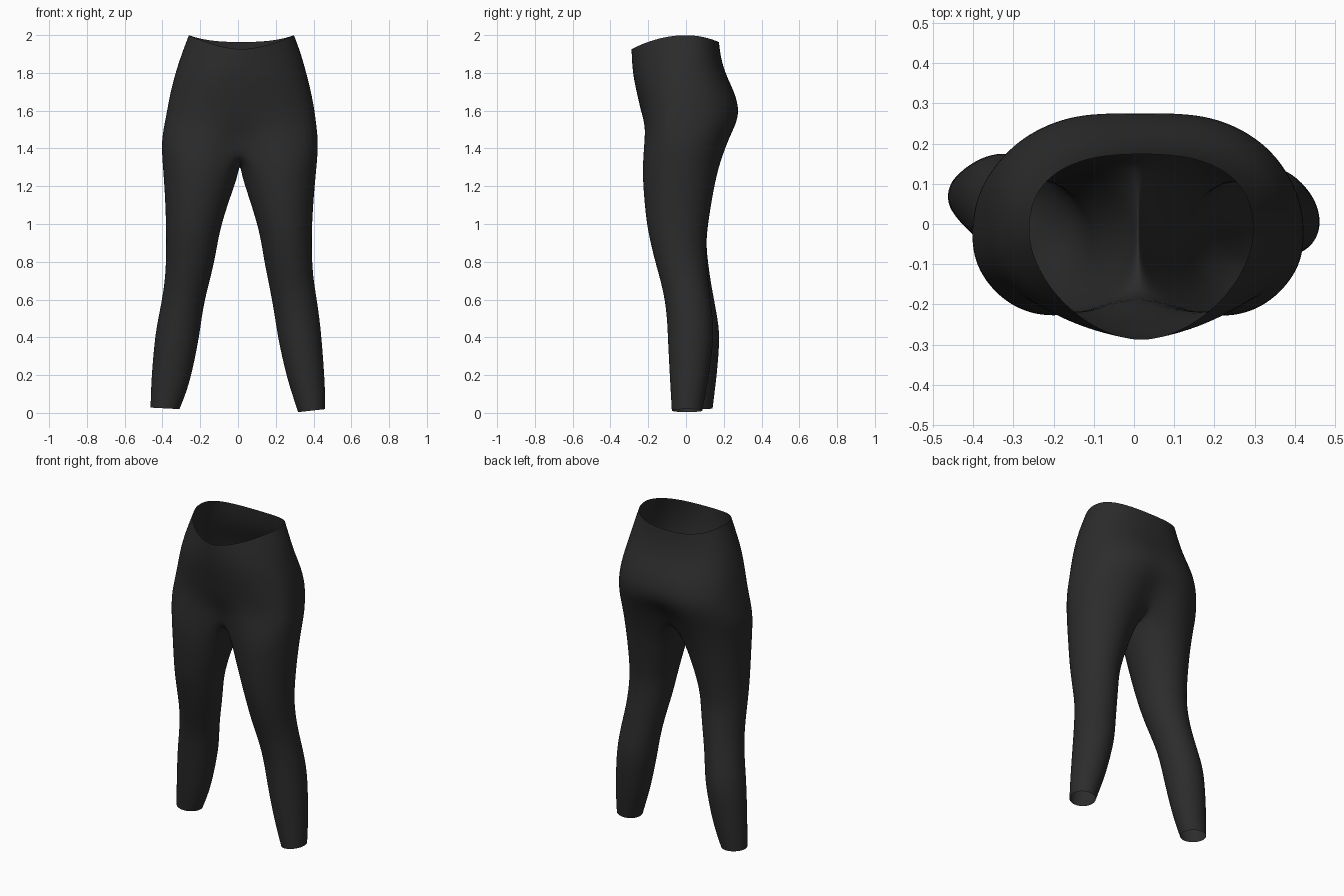
import bpy, bmesh, math

H = 16          # segments in each half of the body ring
S = 7           # inner points of the crotch seam
N = H + 1 + S   # points round one leg

mat = bpy.data.materials.new("charcoal black fabric")
mat.diffuse_color = (0.025, 0.025, 0.025, 1)

# Hips: z, half width, centre x, front y, back y, front power, back power,
# front dent, back dent, droop of the ring at front and back
HIPS = [
    (2.00, .280, .018, -.290, .175, 1.75, 2.5, 0, 0, 1),
    (1.90, .318, .018, -.288, .185, 1.85, 2.4, 0, 0, .5),
    (1.80, .348, .015, -.281, .212, 2.0, 2.4, 0, 0, .2),
    (1.70, .374, .015, -.263, .260, 2.1, 2.4, 0, .003, 0),
    (1.60, .392, .015, -.240, .292, 2.3, 2.4, 0, .008, 0),
    (1.52, .405, .012, -.228, .278, 2.5, 2.4, .015, .022, 0),
    (1.44, .416, .010, -.236, .243, 2.6, 2.4, .065, .065, 0),
]
# Legs: z, outer x, inner x, front y, back y, tilt (outer side higher)
RIGHT = [
    (1.30, .421, .022, -.231, .170, .055), (1.16, .404, .062, -.224, .142, .03),
    (1.00, .392, .105, -.208, .115, .01), (.90, .390, .124, -.187, .103, 0),
    (.80, .392, .140, -.163, .108, 0), (.70, .400, .160, -.134, .118, 0),
    (.60, .417, .180, -.112, .130, 0), (.50, .431, .197, -.100, .142, 0),
    (.40, .442, .211, -.096, .148, 0), (.20, .457, .255, -.086, .122, 0),
    (.10, .461, .288, -.080, .103, .004), (.012, .462, .318, -.075, .086, .008),
]
LEFT = [
    (1.30, .402, .003, -.231, .170, .055), (1.16, .388, .046, -.222, .142, .03),
    (1.00, .381, .090, -.203, .116, .01), (.90, .380, .108, -.178, .106, 0),
    (.80, .381, .126, -.150, .116, 0), (.70, .387, .150, -.118, .130, 0),
    (.60, .402, .176, -.090, .148, 0), (.50, .422, .193, -.070, .167, 0),
    (.40, .440, .206, -.058, .180, 0), (.20, .457, .246, -.030, .163, 0),
    (.10, .461, .278, -.015, .150, .002), (.024, .463, .310, -.004, .141, .004),
]

bm = bmesh.new()


def spow(v, p):
    return math.copysign(abs(v) ** p, v)


def hip_ring(z, w, cx, front, back, nf, nb, df, db, droop):
    ring = []
    for i in range(2 * H):
        t = math.pi * i / H
        s, c = math.sin(t), math.cos(t)
        is_front = c > 0
        p = 2 / (nf if is_front else nb)
        x = w * (spow(s, p) if abs(s) > 1e-6 else 0)
        mid = -.02
        y = mid + spow(c, p) * ((front - mid) if is_front else (mid - back))\
            if abs(c) > 1e-6 else mid
        dent = math.exp(-(x / .1) ** 2)
        y += dent * (df if is_front else -db)
        dz = .075 * (y / .29) ** 2 if y < 0 else .035 * (y / .17) ** 2
        ring.append(bm.verts.new((cx + x, y, z - droop * dz)))
    return ring


def leg_ring(side, z, xo, xi, front, back, tilt):
    cx, rx = (xo + xi) / 2, (xo - xi) / 2
    cy, ry = (front + back) / 2, (back - front) / 2
    ring = []
    for i in range(N):
        a = math.radians(-120) + 2 * math.pi * i / N
        c = math.cos(a)
        ring.append(bm.verts.new((side * (cx + rx * 1.01 * c),
                                  cy + ry * 1.01 * math.sin(a), z + tilt * c)))
    return ring


def bridge(a, b):
    n = len(a)
    for i in range(n):
        j = (i + 1) % n
        bm.faces.new((a[i], a[j], b[j], b[i]))


# Hips and waist
rings = [hip_ring(*row) for row in HIPS]
for a, b in zip(rings, rings[1:]):
    bridge(a, b)
low = rings[-1]

# Crotch seam, running under the body from back to front
f, b = low[0].co, low[H].co
seam = []
for k in range(1, S + 1):
    t = math.pi * k / (S + 1)
    seam.append(bm.verts.new((.010, (f.y + b.y) / 2 + (b.y - f.y) / 2 * math.cos(t),
                              f.z - .115 * math.sin(t))))

# Legs, each starting from half the hip ring plus the seam
for side, rows in ((1, RIGHT), (-1, LEFT)):
    outer = [low[(side * i) % (2 * H)] for i in range(H + 1)]
    prev = outer + seam
    for row in rows:
        ring = leg_ring(side, *row)
        bridge(prev, ring)
        prev = ring

bmesh.ops.recalc_face_normals(bm, faces=bm.faces)
mesh = bpy.data.meshes.new("leggings")
bm.to_mesh(mesh)
bm.free()
mesh.materials.append(mat)
for p in mesh.polygons:
    p.use_smooth = True
leggings = bpy.data.objects.new("leggings", mesh)
bpy.context.collection.objects.link(leggings)
sub = leggings.modifiers.new("smooth fabric", 'SUBSURF')
sub.levels = sub.render_levels = 2
